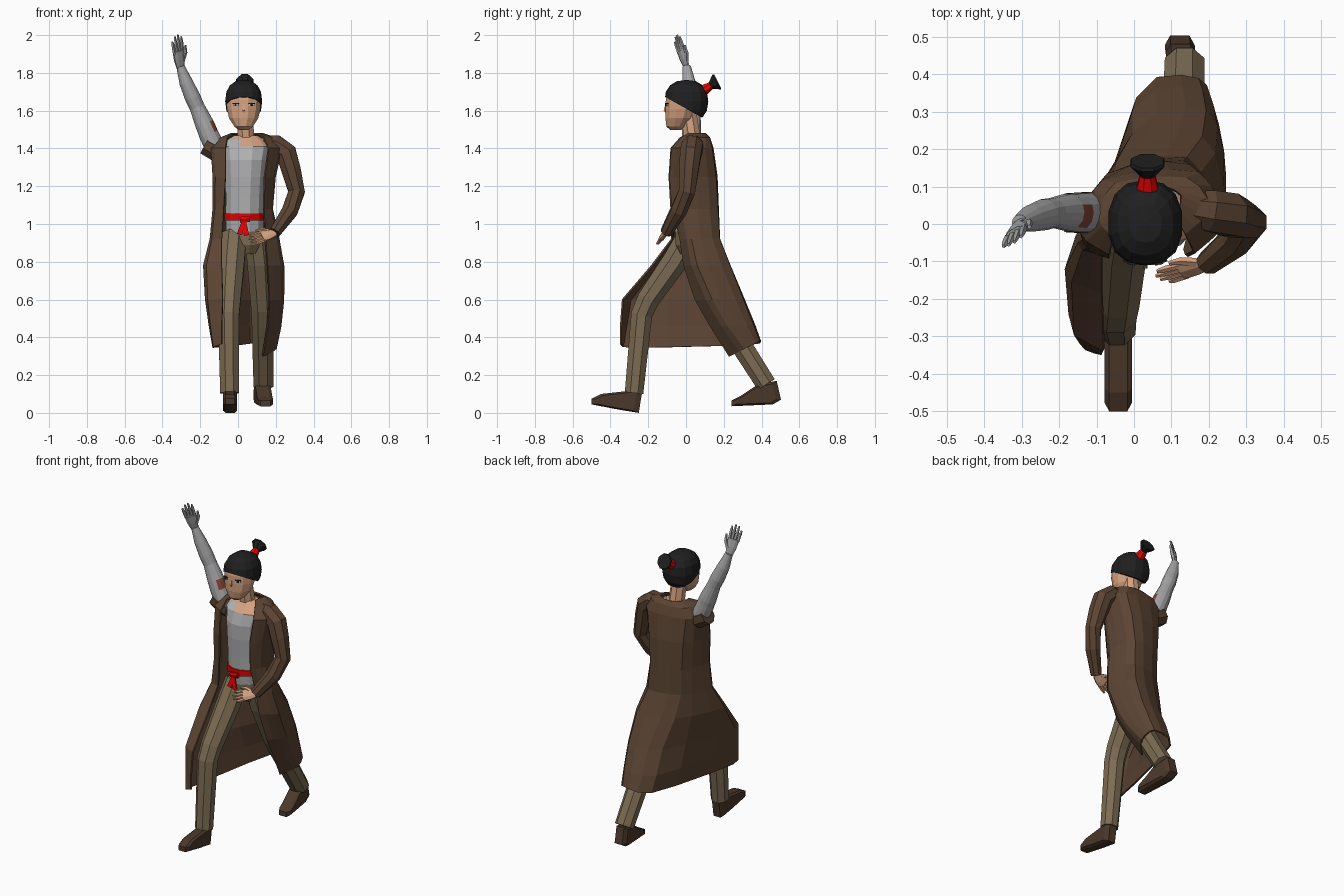
import bpy, bmesh, math
from mathutils import Vector as V

if "Cube" in bpy.data.objects:
    bpy.data.objects.remove(bpy.data.objects["Cube"])

def material(name, col):
    m = bpy.data.materials.new(name)
    m.diffuse_color = (*col, 1)
    m.use_nodes = True
    m.node_tree.nodes["Principled BSDF"].inputs["Base Color"].default_value = m.diffuse_color
    return m

SKIN = material("skin", (.66, .36, .215))
HAIR = material("hair black", (.014, .014, .015))
COAT = material("coat brown", (.105, .058, .033))
TROUSER = material("trouser tan", (.2, .148, .085))
BOOT = material("boot brown", (.07, .04, .024))
SHIRT = material("shirt grey", (.45, .45, .46))
METAL = material("arm grey", (.38, .38, .39))
RED = material("red cloth", (.8, .001, .001))
MARK = material("rust mark", (.24, .06, .035))
WHITE = material("eye white", (.75, .75, .72))

def make(name, verts, faces, mats, rule=None):
    """Mesh object; rule(face centre) picks the material index."""
    bm = bmesh.new()
    vs = [bm.verts.new(v) for v in verts]
    for f in faces:
        bm.faces.new([vs[i] for i in f])
    bmesh.ops.recalc_face_normals(bm, faces=bm.faces)
    if rule:
        for f in bm.faces:
            f.material_index = rule(f.calc_center_median())
    me = bpy.data.meshes.new(name)
    bm.to_mesh(me)
    bm.free()
    for m in mats:
        me.materials.append(m)
    ob = bpy.data.objects.new(name, me)
    bpy.context.collection.objects.link(ob)
    return ob

def loft(name, rings, mats, rule=None, closed=True):
    n = len(rings[0])
    faces = [(r*n+i, r*n+(i+1) % n, (r+1)*n+(i+1) % n, (r+1)*n+i)
             for r in range(len(rings)-1) for i in range(n if closed else n-1)]
    if closed:
        faces += [tuple(range(n)), tuple(range((len(rings)-1)*n, len(rings)*n))]
    return make(name, [p for r in rings for p in r], faces, mats, rule)

def stack(name, rows, mats, n=12, rule=None):
    """Horizontal ellipses: rows of (z, cx, cy, rx, ry)."""
    return loft(name, [[(cx+rx*math.cos(2*math.pi*(i+.5)/n), cy+ry*math.sin(2*math.pi*(i+.5)/n), z)
                        for i in range(n)] for z, cx, cy, rx, ry in rows], mats, rule=rule)

def tube(name, pts, radii, mats, n=8, side=(1, 0, 0), flat=1, rule=None):
    """Tube along points; flat scales the radius across 'side'."""
    pts = [V(p) for p in pts]
    rings = []
    for k, p in enumerate(pts):
        t = V((0, 0, 0))
        if k:
            t += (p - pts[k-1]).normalized()
        if k < len(pts)-1:
            t += (pts[k+1] - p).normalized()
        t.normalize()
        u = V(side)
        u = (u - t*u.dot(t)).normalized()
        w = t.cross(u)
        rings.append([p + radii[k]*(u*math.cos(2*math.pi*(i+.5)/n) + w*flat*math.sin(2*math.pi*(i+.5)/n))
                      for i in range(n)])
    return loft(name, rings, mats, rule=rule)

def plate(name, loc, size, rot, mat):
    x, y, z = [s/2 for s in size]
    ob = make(name, [(a*x, b*y, c*z) for a in (-1, 1) for b in (-1, 1) for c in (-1, 1)],
              [(0, 1, 3, 2), (4, 5, 7, 6), (0, 1, 5, 4), (2, 3, 7, 6), (0, 2, 6, 4), (1, 3, 7, 5)], [mat])
    ob.location, ob.rotation_euler = loc, rot
    return ob

# Coat: open sheet, control points run right front edge, right side, back, left side, left front edge
coat_top = [
    (1.478, (-.025, .015), (-.03, .05), (.01, .095), (.075, .1), (.125, .075), (.11, .015)),
    (1.455, (-.055, -.03), (-.09, .01), (-.05, .105), (.14, .12), (.2, .04), (.135, -.025)),
    (1.40, (-.065, -.078), (-.14, -.02), (-.08, .115), (.17, .135), (.23, 0), (.16, -.075)),
    (1.25, (-.065, -.088), (-.13, -.05), (-.07, .13), (.145, .155), (.195, 0), (.14, -.085)),
    (1.08, (-.075, -.078), (-.13, -.04), (-.06, .13), (.13, .165), (.18, .01), (.135, -.072)),
]
coat_skirt = [
    (.92, (-.085, -.075), (-.145, -.05), (-.055, .13), (.14, .175), (.215, .03), (.145, -.03)),
    (.78, (-.085, -.18), (-.18, -.12), (-.04, .17), (.18, .23), (.24, .06), (.155, -.01)),
    (.60, (-.08, -.335), (-.17, -.24), (.0, .24), (.19, .30), (.24, .14), (.165, .05)),
    (.46, (-.085, -.345), (-.15, -.26), (.0, .30), (.18, .355), (.225, .22), (.155, .13)),
]
hem = [(-.085, -.345, .365), (-.13, -.28, .345), (.01, .335, .36), (.17, .385, .38), (.2, .31, .34), (.13, .23, .30)]

def spline(p, steps=3):
    p = [2*p[0]-p[1]] + p + [2*p[-1]-p[-2]]
    out = []
    for i in range(1, len(p)-2):
        a, b, c, d = p[i-1:i+3]
        for s in range(steps):
            t = s/steps
            m1, m2 = (c-a)*.4, (d-b)*.4
            out.append(b*(2*t**3-3*t*t+1) + m1*(t**3-2*t*t+t) + c*(3*t*t-2*t**3) + m2*(t**3-t*t))
    return out + [p[-2]]

rows = [[V((x, y, r[0])) for x, y in r[1:]] for r in coat_top + coat_skirt] + [[V(p) for p in hem]]
coat = loft("long_coat", [spline(r) for r in rows], [COAT], closed=False)
sol = coat.modifiers.new("thickness", "SOLIDIFY")
sol.thickness, sol.offset = .01, 0

# Sleeves: a torn stump on the raised arm, a full sleeve on the bent arm
tube("torn_sleeve", [(-.07, .03, 1.375), (-.12, .03, 1.39), (-.175, .03, 1.42)], [.06, .06, .056],
     [COAT], side=(0, 1, 0))
tube("long_sleeve", [(.14, .045, 1.42), (.2, .035, 1.415), (.255, .025, 1.375), (.28, .015, 1.29), (.31, .005, 1.17),
                     (.275, -.04, 1.07), (.195, -.105, .955)],
     [.05, .06, .061, .056, .047, .046, .033], [COAT], side=(0, 1, 0))

# Shirt, with the bare collar side as skin
stack("shirt", [(.92, .035, .03, .1, .085), (1.03, .035, .03, .104, .1), (1.14, .037, .025, .105, .102),
                (1.25, .04, .02, .11, .105), (1.34, .042, .015, .118, .1), (1.41, .045, .015, .13, .078),
                (1.445, .042, .03, .105, .055), (1.468, .042, .04, .065, .045)], [SHIRT, SKIN],
      rule=lambda c: int(c.z > 1.42 and c.x > 0))

# Belt and knot
stack("belt", [(1.018, .035, .03, .11, .107), (1.055, .035, .03, .111, .109)], [RED])
tube("belt_knot", [(.01, -.088, 1.022), (.062, -.088, 1.027)], [.018, .018], [RED], n=6, side=(0, 0, 1), flat=.6)
for end in ((.008, -.095, .945), (.045, -.095, .94)):
    tube("belt_end", [(.032, -.088, 1.02), end], [.013, .02], [RED], n=4, flat=.4)

# Trousers
stack("trouser_seat", [(.84, .04, .03, .07, .06), (.89, .038, .03, .1, .088), (.96, .035, .03, .102, .09)], [TROUSER])
tube("right_trouser_leg", [(-.02, .02, .94), (-.032, -.06, .80), (-.045, -.20, .60), (-.05, -.235, .52),
                           (-.045, -.275, .105)], [.07, .072, .064, .061, .053], [TROUSER])
tube("left_trouser_leg", [(.10, .03, .94), (.115, .07, .80), (.13, .17, .56), (.13, .215, .48), (.135, .425, .15)],
     [.07, .072, .066, .062, .057], [TROUSER])

# Boots: side profile swept across x, turned slightly and slimmer at the outer faces
def boot(name, prof, cx, w, turn):
    cy, cz = sum(p[0] for p in prof)/len(prof), sum(p[1] for p in prof)/len(prof)
    rings = []
    for f, s in ((-1, .8), (-.65, 1), (.65, 1), (1, .8)):
        rings.append([(cx + f*w + turn*(y-cy), cy+(y-cy)*s, cz+(z-cz)*s) for y, z in prof])
    loft(name, rings, [BOOT])

boot("right_boot", [(-.5, .045), (-.5, .075), (-.45, .1), (-.23, .125), (-.25, 0), (-.36, .018)], -.042, .037, 0)
boot("left_boot", [(.24, .035), (.24, .065), (.29, .09), (.38, .15), (.48, .17), (.503, .07), (.46, .045)],
     .134, .04, -.09)

# Raised grey arm with a rust coloured mark
spot = V((-.125, .025, 1.525))
tube("raised_arm", [(-.12, .03, 1.40), (-.155, .03, 1.475), (-.166, .03, 1.503), (-.178, .031, 1.53),
                    (-.19, .031, 1.558), (-.217, .03, 1.62), (-.24, .025, 1.67), (-.275, .015, 1.75), (-.305, .003, 1.835)],
     [.053, .052, .051, .05, .047, .04, .042, .036, .022], [METAL, MARK], n=14, side=(0, 1, 0),
     rule=lambda c: int((c-spot).length < .038))

# Hands: palm, four fingers and a thumb
def hand(name, wrist, along, spread, length, mat):
    w, a, s = V(wrist), V(along).normalized(), V(spread)
    s = (s - a*s.dot(a)).normalized()
    L = length
    tube(name+"_palm", [w - a*.02*L, w + a*.25*L, w + a*.52*L], [.023, .033, .035], [mat], side=s, flat=.45)
    for k, (off, reach) in enumerate([(-.03, .85), (-.01, .97), (.01, 1), (.029, .92)]):
        tube(f"{name}_finger_{k+1}", [w + a*.46*L + s*off*.85, w + a*.75*L + s*off*.95, w + a*reach*L + s*off],
             [.01, .009, .005], [mat], n=5, side=s)
    tube(name+"_thumb", [w + a*.18*L + s*.018, w + a*.4*L + s*.042, w + a*.62*L + s*.048],
         [.013, .011, .006], [mat], n=5, side=s)

hand("raised_hand", (-.305, .003, 1.83), (-.13, -.33, 1), (.8, .55, 0), .179, METAL)
hand("lowered_hand", (.195, -.105, .955), (-.12, -.035, -.04), (-.1, .45, .65), .145, SKIN)

# Neck and head
tube("neck", [(.043, .035, 1.44), (.036, .015, 1.58)], [.048, .045], [SKIN])
stack("head", [(1.497, .03, -.055, .026, .028), (1.515, .03, -.05, .05, .055), (1.56, .03, -.035, .08, .077),
               (1.61, .03, -.025, .092, .087), (1.66, .03, -.018, .095, .092), (1.71, .03, -.01, .085, .085)], [SKIN])
tube("nose", [(.03, -.106, 1.635), (.03, -.112, 1.603), (.03, -.107, 1.593)], [.004, .009, .006], [SKIN], n=4)
plate("mouth", (.03, -.106, 1.56), (.026, .006, .004), (.3, 0, 0), MARK)
for s in (-1, 1):
    plate("eye", (.03+s*.042, -.101, 1.63), (.03, .008, .013), (0, 0, s*.38), WHITE)
    plate("pupil", (.03+s*.042, -.104, 1.63), (.012, .008, .013), (0, 0, s*.38), HAIR)
    plate("eyelid", (.03+s*.042, -.102, 1.638), (.034, .008, .004), (0, 0, s*.38), HAIR)

# Hair: boxy faceted cap cut along a slanting hairline
bm = bmesh.new()
bmesh.ops.create_uvsphere(bm, u_segments=14, v_segments=8, radius=1)
for v in bm.verts:
    x, y, z = [math.copysign(abs(c)**.85, c) for c in v.co]
    v.co = V((.03 + x*.1, .002 + y*.116, 1.65 + z*.113))
bmesh.ops.bisect_plane(bm, geom=bm.verts[:]+bm.edges[:]+bm.faces[:], plane_co=(0, -.115, 1.675),
                       plane_no=(0, .56, 1), clear_inner=True)
bmesh.ops.holes_fill(bm, edges=[e for e in bm.edges if e.is_boundary])
me = bpy.data.meshes.new("hair_cap")
bm.to_mesh(me)
bm.free()
me.materials.append(HAIR)
bpy.context.collection.objects.link(bpy.data.objects.new("hair_cap", me))

# Tied top knot
tube("hair_tie", [(.036, .085, 1.703), (.036, .14, 1.738)], [.034, .019], [RED])
tube("top_knot", [(.036, .125, 1.728), (.036, .162, 1.752), (.036, .168, 1.755)], [.016, .049, .046], [HAIR])
